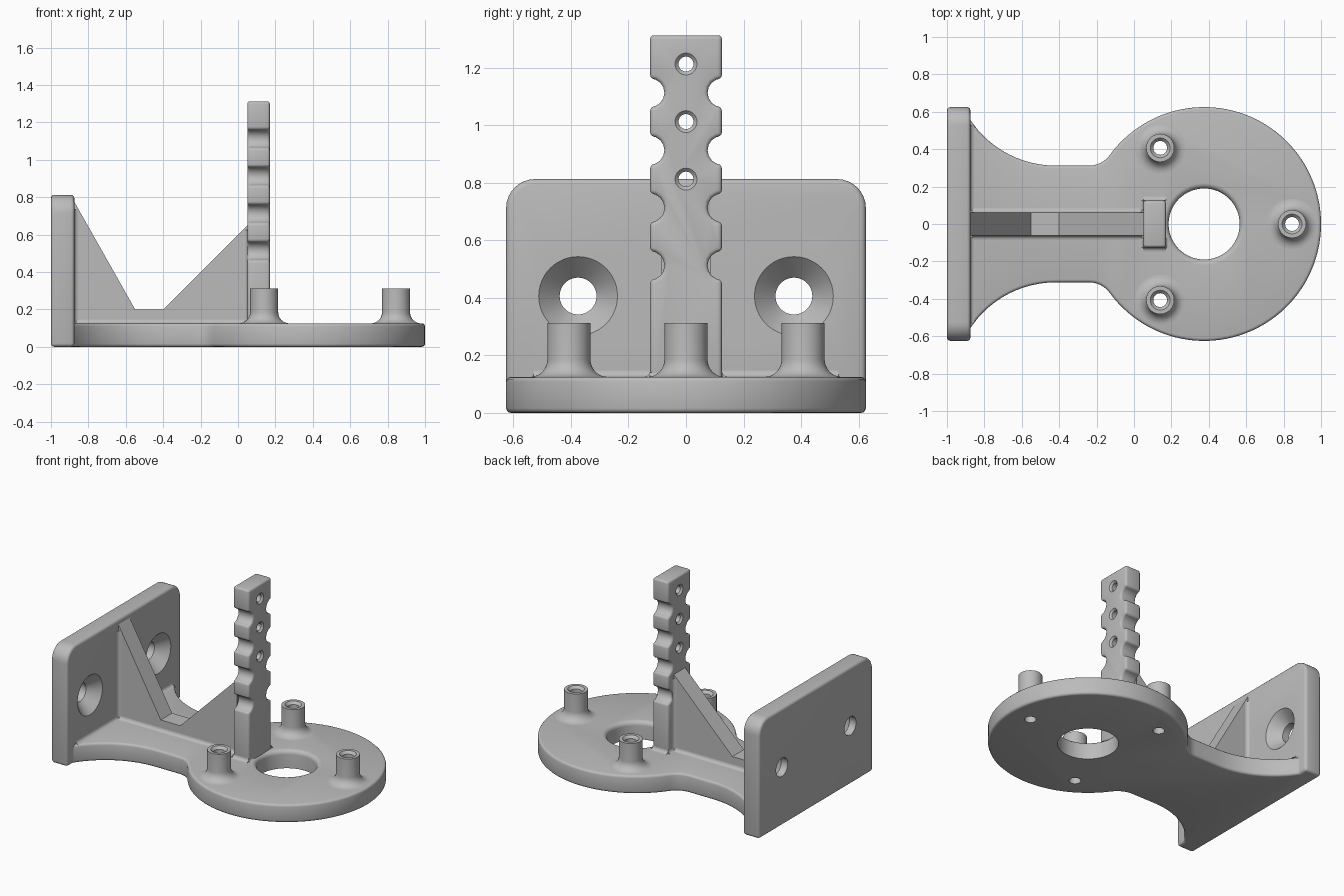
import bpy, bmesh
from math import pi, sin, cos, radians, atan2, sqrt
from mathutils import Matrix, Vector

cube = bpy.data.objects.get("Cube")
if cube:
    bpy.data.objects.remove(cube, do_unlink=True)

grey = bpy.data.materials.new("plain_grey")
grey.use_nodes = True
grey.diffuse_color = (0.5, 0.5, 0.5, 1)
grey.node_tree.nodes["Principled BSDF"].inputs["Base Color"].default_value = (0.5, 0.5, 0.5, 1)


def finish(bm, name):
    bmesh.ops.recalc_face_normals(bm, faces=bm.faces)
    mesh = bpy.data.meshes.new(name)
    bm.to_mesh(mesh)
    bm.free()
    mesh.materials.append(grey)
    obj = bpy.data.objects.new(name, mesh)
    bpy.context.collection.objects.link(obj)
    return obj


def select(obj):
    bpy.ops.object.select_all(action='DESELECT')
    obj.select_set(True)
    bpy.context.view_layer.objects.active = obj


def smooth(obj):
    select(obj)
    bpy.ops.object.shade_smooth_by_angle(angle=radians(40))


def prism(name, points, along):
    """Extrude a closed 3D outline along a vector."""
    bm = bmesh.new()
    face = bm.faces.new([bm.verts.new(p) for p in points])
    ext = bmesh.ops.extrude_face_region(bm, geom=[face])["geom"]
    moved = [v for v in ext if isinstance(v, bmesh.types.BMVert)]
    bmesh.ops.translate(bm, verts=moved, vec=along)
    return finish(bm, name)


def lathe(name, profile, matrix, steps=48):
    """Spin a closed (radius, height) outline around z, then place it."""
    bm = bmesh.new()
    rings = [[bm.verts.new((r * cos(a), r * sin(a), z)) for r, z in profile]
             for a in (2 * pi * i / steps for i in range(steps))]
    n = len(profile)
    for i in range(steps):
        a, b = rings[i], rings[(i + 1) % steps]
        for j in range(n):
            k = (j + 1) % n
            if profile[j][0] or profile[k][0]:
                bm.faces.new((a[j], a[k], b[k], b[j]))
    bmesh.ops.remove_doubles(bm, verts=bm.verts, dist=1e-5)
    bm.transform(matrix)
    return finish(bm, name)


def arc(cx, cy, r, start, end, n):
    return [(cx + r * cos(start + (end - start) * i / n),
             cy + r * sin(start + (end - start) * i / n)) for i in range(n + 1)]


def bevel(obj, width):
    mod = obj.modifiers.new("rounded_edges", 'BEVEL')
    mod.width, mod.segments = width, 3
    mod.limit_method, mod.angle_limit = 'ANGLE', radians(40)
    select(obj)
    bpy.ops.object.modifier_apply(modifier=mod.name)


def cut(obj, cutters):
    for c in cutters:
        mod = obj.modifiers.new("cut", 'BOOLEAN')
        mod.operation, mod.solver, mod.object = 'DIFFERENCE', 'EXACT', c
        select(obj)
        bpy.ops.object.modifier_apply(modifier=mod.name)
        bpy.data.objects.remove(c, do_unlink=True)


def fillet(name, corner, d1, d2, along, r=0.022):
    """Concave strip filling an inside corner."""
    c, u, v = Vector(corner), Vector(d1), Vector(d2)
    pts = [c] + [c + u * x + v * y for x, y in arc(r, r, r, 1.5 * pi, pi, 5)]
    smooth(prism(name, pts, Vector(along)))


T = 0.125                       # plate thickness
DISC, R = 0.375, 0.625          # disc centre and radius
NECK = 0.312

# Base plate: flared foot, neck and round disc
flare_r, flare_x = 0.545, -0.42
blend_x = -0.24
dx = DISC - blend_x
blend_r = (dx**2 + NECK**2 - R**2) / (2 * (R - NECK))
blend_y = NECK + blend_r
join = atan2(blend_y, -dx)
start = 1.5 * pi - 1.095
half = arc(flare_x, NECK + flare_r, flare_r, start, 1.5 * pi, 14)
half.insert(0, (-0.95, half[0][1]))
half += arc(blend_x, blend_y, blend_r, 1.5 * pi, join + pi + (pi if join < 0 else 0), 8)
half += arc(DISC, 0, R, join, 0, 44)[1:]
outline = half + [(x, -y) for x, y in reversed(half[:-1])]
base = prism("base_plate", [(x, y, 0) for x, y in outline], (0, 0, T))
bevel(base, 0.016)

lip = 0.03
bore = [(0, -0.1), (0.19, -0.1)]
bore += [(0.19 + lip - lip * cos(t), T - lip + lip * sin(t)) for t in (pi * i / 12 for i in range(7))]
bore += [(0.19 + lip, 0.2), (0, 0.2)]
spots = [(DISC + 0.47 * cos(a), 0.47 * sin(a)) for a in (0, 2 * pi / 3, -2 * pi / 3)]
pin = [(0, -0.1), (0.037, -0.1), (0.037, 0.3), (0, 0.3)]
cut(base, [lathe("bore_cutter", bore, Matrix.Translation((DISC, 0, 0)), 64)]
    + [lathe("pin_cutter", pin, Matrix.Translation((x, y, 0)), 32) for x, y in spots])
smooth(base)

# Hollow standoffs with flared feet
f = 0.06
tube = [(0.037, T - 0.01), (0.075 + f, T - 0.01)]
tube += arc(0.075 + f, T + f, f, 1.5 * pi, pi, 8)
tube += [(0.075, 0.3125), (0.053, 0.3125), (0.037, 0.295)]
for i, (x, y) in enumerate(spots):
    smooth(lathe(f"standoff_{i + 1}", tube, Matrix.Translation((x, y, 0))))

# Mounting wall with countersunk holes
W, H, CR = 0.625, 0.8125, 0.1
side = [(W, 0)] + arc(W - CR, H - CR, CR, 0, pi / 2, 8)
shape = side + [(-y, z) for y, z in reversed(side)]
wall = prism("mounting_wall", [(-1, y, z) for y, z in shape], (T, 0, 0))
bevel(wall, 0.018)
sink = [(0, -0.1), (0.064, -0.1), (0.064, 0.05), (0.137, T), (0.137, 0.2), (0, 0.2)]
turn = Matrix.Rotation(pi / 2, 4, 'Y')
cut(wall, [lathe("sink_cutter", sink, Matrix.Translation((-1, y, 0.406)) @ turn)
           for y in (-0.375, 0.375)])
smooth(wall)

# Rib joining the wall, base and post
rib = [(-0.9, 0.1), (-0.9, 0.82), (-0.875, 0.775), (-0.55, 0.2), (-0.4, 0.2),
       (0.05, 0.65), (0.1, 0.65), (0.1, 0.1)]
rib[1] = (-0.9, 0.775)
prism("support_rib", [(x, -0.0625, z) for x, z in rib], (0, 0.125, 0))

# Notched post with adjustment holes
PX, PT, PY, PH = 0.05, 0.12, 0.125, 1.3125
edge = [(PY, 0.05)]
for i in range(4):
    edge += arc(PY, 0.5125 + 0.2 * i, 0.05, 1.5 * pi, 0.5 * pi, 8)
edge.append((PY, PH))
shape = edge + [(-y, z) for y, z in reversed(edge)]
post = prism("notched_post", [(PX, y, z) for y, z in shape], (PT, 0, 0))
bevel(post, 0.014)
ch = 0.012
peg = [(0, -0.1), (0.038, -0.1), (0.038, 0), (0.026, ch), (0.026, PT - ch),
       (0.038, PT), (0.038, 0.2), (0, 0.2)]
cut(post, [lathe("peg_cutter", peg, Matrix.Translation((PX, 0, z)) @ turn, 32)
           for z in (0.8125, 1.0125, 1.2125)])
smooth(post)

# Small fillets along the inside corners
X, Z = (1, 0, 0), (0, 0, 1)
IN = T - 1
fillet("wall_foot_fillet", (IN, -0.53, T), X, Z, (0, 1.06, 0))
fillet("post_back_fillet", (PX, -PY, T), (-1, 0, 0), Z, (0, 2 * PY, 0))
fillet("post_front_fillet", (PX + PT, -PY, T), X, Z, (0, 0.05, 0), 0.015)
for s, label in ((1, "left"), (-1, "right")):
    out = (0, s, 0)
    fillet(label + "_rib_foot_fillet", (IN, s * 0.0625, T), out, Z, (PX - IN, 0, 0))
    fillet(label + "_rib_wall_fillet", (IN, s * 0.0625, T), out, X, (0, 0, 0.61))
    fillet(label + "_rib_post_fillet", (PX, s * 0.0625, T), out, (-1, 0, 0), (0, 0, 0.5))
    fillet(label + "_post_foot_fillet", (PX, s * PY, T), out, Z, (PT, 0, 0))
